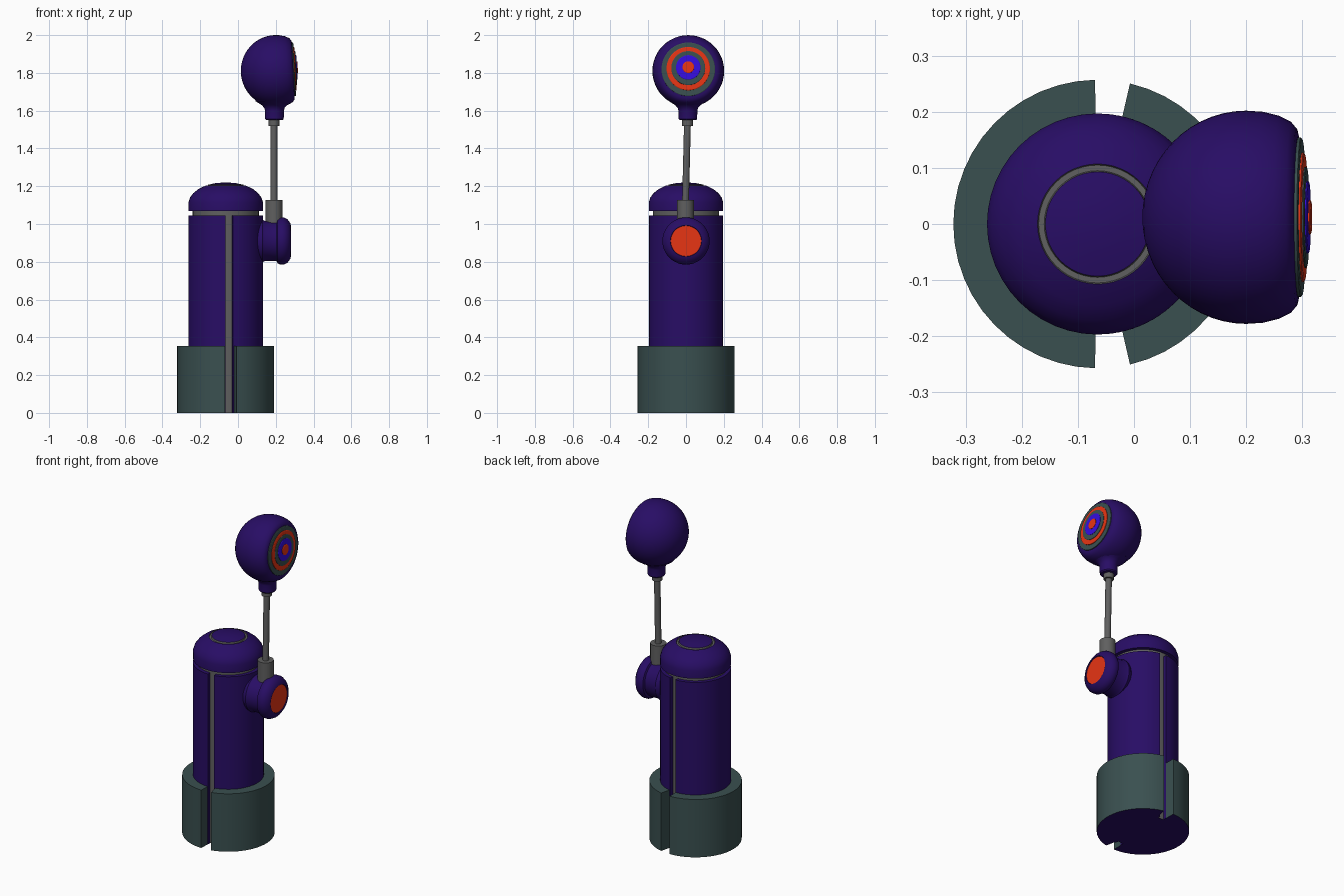
import bpy, bmesh
from math import radians, sin, cos, pi
from mathutils import Matrix, Vector

cube = bpy.data.objects.get("Cube")
if cube:
    bpy.data.objects.remove(cube)


def material(name, rgb):
    m = bpy.data.materials.new(name)
    m.use_nodes = True
    m.diffuse_color = (*rgb, 1)
    m.node_tree.nodes["Principled BSDF"].inputs["Base Color"].default_value = (*rgb, 1)
    return m


navy = material("navy", (0.021, 0.004, 0.13))
teal = material("dark teal", (0.042, 0.08, 0.08))
grey = material("grey", (0.115, 0.115, 0.115))
orange = material("orange", (0.8, 0.035, 0.007))
blue = material("blue", (0.035, 0.004, 0.75))


def lathe(name, profile, mat, place, start=0, end=360, bands=None, segments=48):
    """Revolve (radius, height) points; bands maps a profile segment to another material.
    A partial sweep treats the profile as a closed outline and caps both ends."""
    full = end - start == 360
    steps = segments if full else max(4, round(segments * (end - start) / 360))
    bands = bands or {}
    mats = [mat] + [m for m in dict.fromkeys(bands.values()) if m != mat]
    bm = bmesh.new()
    rings = []
    for i in range(steps if full else steps + 1):
        a = radians(start + (end - start) * i / steps)
        rings.append([bm.verts.new((r * cos(a), r * sin(a), h)) for r, h in profile])
    n = len(profile)
    for i in range(steps):
        p, q = rings[i], rings[(i + 1) % len(rings)]
        for j in range(n - 1 if full else n):
            k = (j + 1) % n
            f = bm.faces.new((p[j], q[j], q[k], p[k]))
            f.material_index = mats.index(bands.get(j, mat))
    if not full:
        bm.faces.new(rings[0])
        bm.faces.new(rings[-1])
    bmesh.ops.remove_doubles(bm, verts=bm.verts, dist=1e-5)
    bmesh.ops.recalc_face_normals(bm, faces=bm.faces)
    mesh = bpy.data.meshes.new(name)
    bm.to_mesh(mesh)
    bm.free()
    for m in mats:
        mesh.materials.append(m)
    mesh.shade_smooth()
    mesh.set_sharp_from_angle(angle=radians(32))
    obj = bpy.data.objects.new(name, mesh)
    obj.matrix_world = place
    bpy.context.collection.objects.link(obj)
    return obj


def at(x, y, z, tilt=0):
    """Placement with the local axis tilted from up towards +x."""
    return Matrix.Translation((x, y, z)) @ Matrix.Rotation(radians(tilt), 4, 'Y')


def rod(name, radius, bottom, top, mat):
    d = Vector(top) - Vector(bottom)
    place = Matrix.Translation(bottom) @ d.to_track_quat('Z', 'Y').to_matrix().to_4x4()
    return lathe(name, [(0, 0), (radius, 0), (radius, d.length), (0, d.length)],
                 mat, place, segments=24)


# Central column: grey core seen through the slots of a split shell and sleeve
column = at(-0.065, 0, 0)
lathe("core", [(0, 0), (0.175, 0), (0.175, 1.08), (0, 1.08)], grey, column, bands={0: navy})
for side, shell_arc, sleeve_arc in (("left", (-79, 79), (-77, 77)),
                                    ("right", (90.5, 269.5), (91, 269))):
    lathe(side + "_shell", [(0.172, 0), (0.197, 0), (0.197, 1.045), (0.172, 1.045)],
          navy, column, *shell_arc)
    lathe(side + "_base_sleeve", [(0.196, 0), (0.257, 0), (0.257, 0.355), (0.196, 0.355)],
          teal, column, *sleeve_arc, bands={0: navy})

# Domed lid with a grey inlaid ring
lathe("lid", [(0, 1.068), (0.197, 1.068), (0.197, 1.115), (0.189, 1.14), (0.172, 1.163),
              (0.145, 1.185), (0.107, 1.203), (0.105, 1.198), (0.095, 1.198),
              (0.093, 1.208), (0.05, 1.217), (0, 1.22)],
      navy, column, bands={6: grey, 7: grey, 8: grey})

# Side joint with an orange end plate
lathe("side_joint", [(0, 0.05), (0.06, 0.085), (0.095, 0.095), (0.11, 0.115), (0.113, 0.13),
                     (0.107, 0.14), (0.107, 0.205), (0.118, 0.21), (0.125, 0.222),
                     (0.125, 0.243), (0.115, 0.262), (0.095, 0.277), (0.083, 0.28),
                     (0.081, 0.276), (0, 0.276)],
      navy, at(0, 0, 0.91, 90), bands={13: orange})

# Stalk
rod("stalk_socket", 0.045, (0.19, -0.003, 0.95), (0.19, -0.003, 1.128), grey)
rod("stalk", 0.018, (0.19, -0.003, 1.1), (0.19, 0.008, 1.55), grey)
rod("stalk_collar", 0.029, (0.19, 0.008, 1.52), (0.19, 0.008, 1.56), grey)

# Neck flaring into the head
lathe("neck", [(0, 1.55), (0.044, 1.55), (0.049, 1.556), (0.05, 1.6), (0.054, 1.615),
               (0.068, 1.63), (0.1, 1.65), (0.09, 1.69), (0, 1.69)],
      navy, at(0.193, 0.01, 0))

# Head: round at the back, flattened on the eye side
back = [(0.19 * sin(i * pi / 28), -0.185 * cos(i * pi / 28)) for i in range(14)]
front = [(0.19, 0), (0.188, 0.03), (0.181, 0.058), (0.17, 0.08), (0.158, 0.09),
         (0.146, 0.093), (0, 0.093)]
head = at(0.2, 0.012, 1.81, 87)
lathe("head", back + front, navy, head)

# Eye: stepped concentric discs
eye_rings = (("eye_rim", 0.142, 0.1, teal, 0.004),
             ("eye_outer_ring", 0.115, 0.105, orange, 0.007),
             ("eye_middle_ring", 0.09, 0.109, teal, 0.01),
             ("eye_iris", 0.065, 0.113, blue, 0.013),
             ("eye_pupil", 0.031, 0.117, orange, 0.014))
for name, r, h, mat, lift in eye_rings:
    lathe(name, [(0, 0.085), (r, 0.085), (r, h - 0.002), (r - 0.003, h), (0, h)],
          mat, head @ Matrix.Translation((-lift, 0, 0)))
